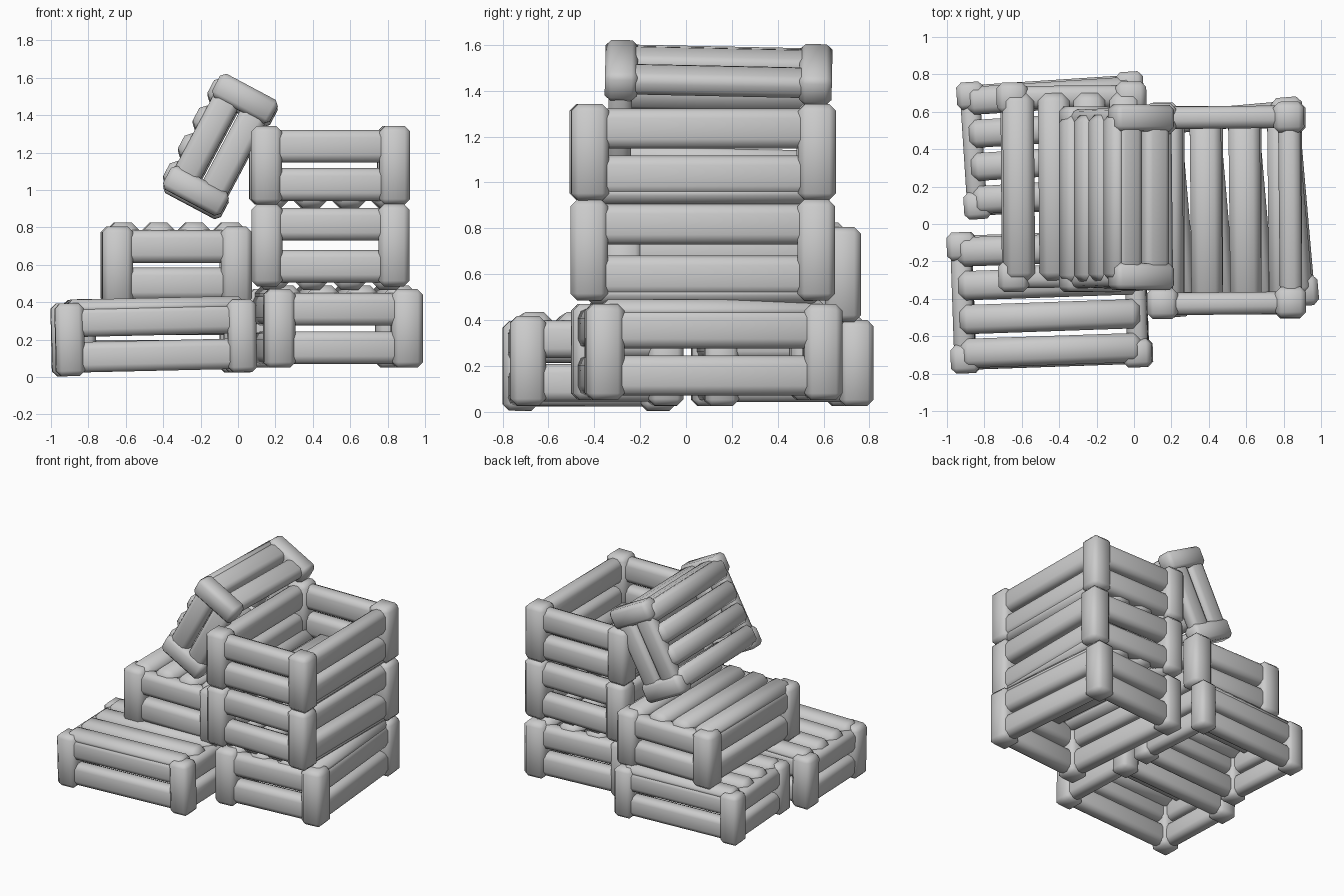
import bpy, bmesh
from math import radians
from mathutils import Matrix, Vector

if "Cube" in bpy.data.objects:
    bpy.data.objects.remove(bpy.data.objects["Cube"])


def bar_set(name, boxes, mat, bevel, segments):
    """One object from (centre, size) boxes with softened edges."""
    bm = bmesh.new()
    for c, s in boxes:
        bmesh.ops.create_cube(bm, size=1, matrix=Matrix.Translation(Vector(c)) @ Matrix.Diagonal((*s, 1)))
    bmesh.ops.bevel(bm, geom=bm.edges[:], offset=bevel, segments=segments,
                    profile=0.5, affect='EDGES', clamp_overlap=True)
    for f in bm.faces:
        f.smooth = True
    me = bpy.data.meshes.new(name)
    bm.to_mesh(me)
    bm.free()
    ob = bpy.data.objects.new(name, me)
    bpy.context.collection.objects.link(ob)
    ob.matrix_world = mat
    return ob


def crate(name, loc, size, rot, slat_side, s=1.0):
    """Crate with the slats running along local y on its +z or -z side."""
    w, l, h = size
    p = 0.165 * s                       # post thickness
    rx, ry, rz = (radians(a) for a in rot)
    mat = (Matrix.Translation(loc) @ Matrix.Rotation(rx, 4, 'X')
           @ Matrix.Rotation(ry, 4, 'Y') @ Matrix.Rotation(rz, 4, 'Z'))
    px, py = (w - p) / 2, (l - p) / 2

    # Corner posts
    posts = [((i * px, j * py, 0), (p, p, h)) for i in (-1, 1) for j in (-1, 1)]
    bar_set(name + "_posts", posts, mat, 0.03 * s, 1)

    # Two rails on each of the four sides
    rh, rd = 0.175 * s, 0.12 * s
    rz_off = h / 2 - 0.02 * s - rh / 2
    rails = []
    for side in (-1, 1):
        for k in (-1, 1):
            rails.append(((side * (w / 2 - 0.02 * s - rd / 2), 0, k * rz_off), (rd, l - p, rh)))
            rails.append(((0, side * (l / 2 - 0.02 * s - rd / 2), k * rz_off), (w - p, rd, rh)))
    bar_set(name + "_rails", rails, mat, 0.042 * s, 2)

    # Four floor slats
    sw, st = 0.168 * s, 0.1 * s
    outer = w / 2 - 0.03 * s - sw / 2
    z = slat_side * (h / 2 + 0.02 * s - st / 2)
    slats = [((outer * (-1 + 2 * i / 3), 0, z), (sw, l - 0.12 * s, st)) for i in range(4)]
    bar_set(name + "_slats", slats, mat, 0.04 * s, 1)


# Bottom layer, upside down
crate("front_left_crate", (-0.45, -0.405, 0.21), (0.755, 1.075, 0.39), (0, -1.3, 92), 1, 0.93)
crate("back_left_crate", (-0.43, 0.42, 0.212), (0.735, 1.0, 0.375), (0, 0, 93.7), 1, 0.89)
crate("right_bottom_crate", (0.52, 0.09, 0.26), (0.85, 1.12, 0.42), (0, 0, 5), 1)

# Second crate on the left, upside down
crate("left_upper_crate", (-0.33, 0.2, 0.598), (0.80, 1.12, 0.415), (0, 0, 0.5), 1)

# Upright crates stacked on the right
crate("right_middle_crate", (0.495, 0.073, 0.705), (0.845, 1.155, 0.44), (0, 0, 0), -1)
crate("right_top_crate", (0.49, 0.073, 1.132), (0.85, 1.155, 0.42), (0, 0, 0.6), -1)

# Crate leaning against the stack
crate("leaning_crate", (-0.094, 0.137, 1.233), (0.70, 0.99, 0.35), (-1.2, -62, 0), 1, 0.86)
